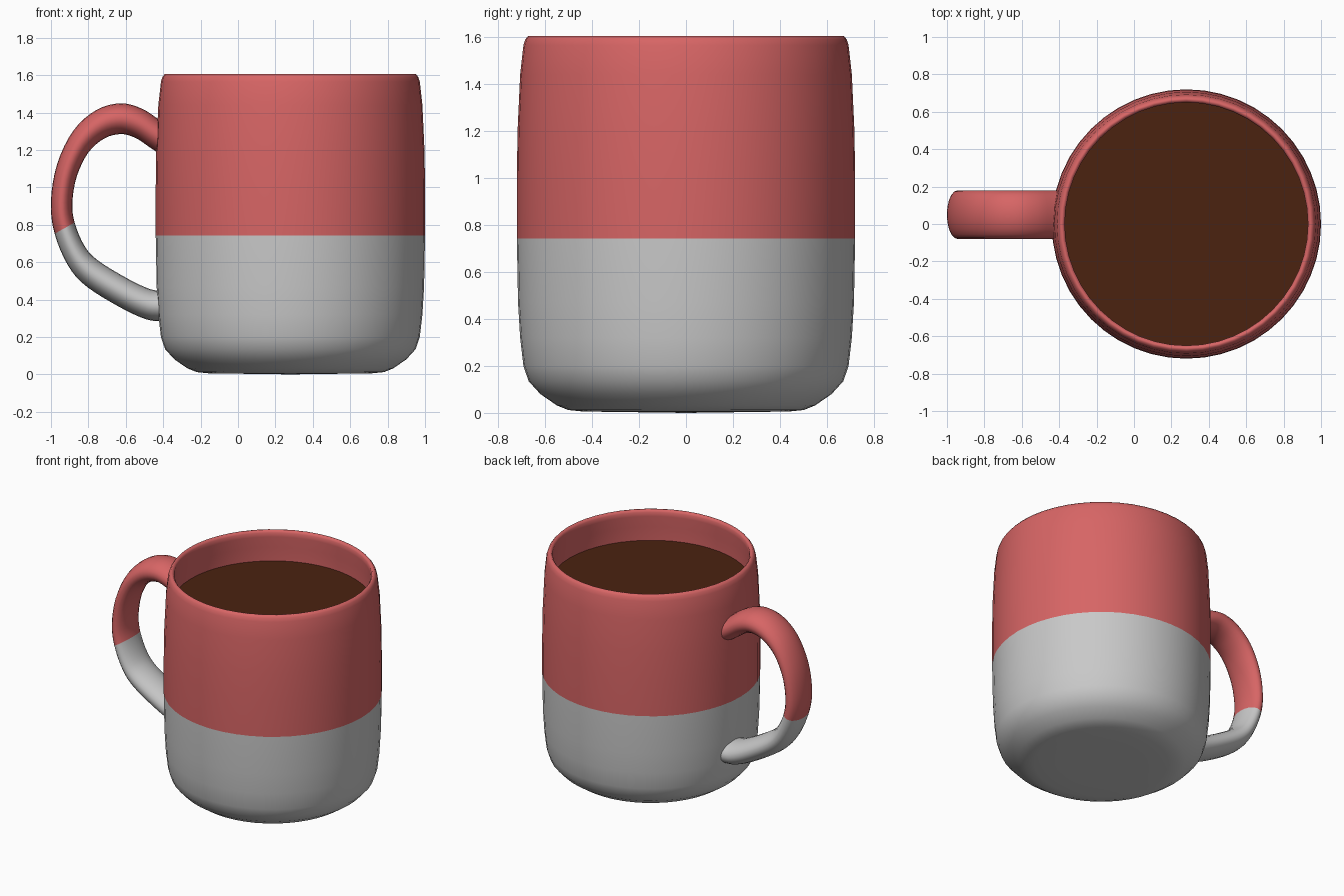
import bpy, bmesh, math
from mathutils import Vector

old = bpy.data.objects.get("Cube")
if old:
    bpy.data.objects.remove(old, do_unlink=True)


def material(name, rgb):
    m = bpy.data.materials.new(name)
    m.use_nodes = True
    m.diffuse_color = (*rgb, 1)
    m.node_tree.nodes["Principled BSDF"].inputs["Base Color"].default_value = (*rgb, 1)
    return m


RED = material("red glaze", (0.68, 0.13, 0.13))
GREY = material("grey glaze", (0.58, 0.58, 0.58))
COFFEE = material("dark coffee", (0.07, 0.016, 0.005))

MUG_X = 0.28
SPLIT = 0.742
SEGS = 48


def finish(name, bm, mats):
    bmesh.ops.recalc_face_normals(bm, faces=bm.faces)
    for f in bm.faces:
        f.smooth = True
    mesh = bpy.data.meshes.new(name)
    bm.to_mesh(mesh)
    bm.free()
    for m in mats:
        mesh.materials.append(m)
    ob = bpy.data.objects.new(name, mesh)
    bpy.context.collection.objects.link(ob)
    return ob


def bridge(bm, a, b, index):
    """Join two closed rings of vertices with quads."""
    n = len(a)
    for i in range(n):
        j = (i + 1) % n
        bm.faces.new((a[i], a[j], b[j], b[i])).material_index = index


def spline(points, steps):
    """Smooth path through the points, each point kept every `steps` samples."""
    p = [Vector(q) for q in points]
    p = [2 * p[0] - p[1]] + p + [2 * p[-1] - p[-2]]
    path = []
    for i in range(1, len(p) - 2):
        a, b, c, d = p[i - 1:i + 3]
        for k in range(steps):
            t = k / steps
            path.append(0.5 * (2 * b + (c - a) * t + (2 * a - 5 * b + 4 * c - d) * t * t
                               + (3 * b - a - 3 * c + d) * t ** 3))
    return path + [p[-2]]


# Mug body: lathe from the base, up the outside, over the lip, down the inside
profile = [(0.3, 0.004), (0.44, 0.006), (0.5, 0.012), (0.55, 0.032), (0.62, 0.08),
           (0.67, 0.135), (0.692, 0.2), (0.706, 0.32), (0.715, 0.47), (0.72, SPLIT),
           (0.72, 1.0), (0.717, 1.2), (0.706, 1.44), (0.692, 1.565), (0.684, 1.59),
           (0.672, 1.605), (0.66, 1.605), (0.65, 1.59), (0.65, 1.56), (0.658, 1.48),
           (0.662, 1.36), (0.66, 0.3), (0.55, 0.12)]
bm = bmesh.new()
rings = []
for r, z in profile:
    rings.append([bm.verts.new((MUG_X + r * math.cos(a), r * math.sin(a), z))
                  for a in (math.tau * i / SEGS for i in range(SEGS))])
split_ring = [z for r, z in profile].index(SPLIT)
for i in range(len(rings) - 1):
    bridge(bm, rings[i], rings[i + 1], 1 if i < split_ring else 0)
for ring, z, index in ((rings[0], 0.0, 1), (rings[-1], 0.12, 0)):
    centre = bm.verts.new((MUG_X, 0, z))
    for i in range(SEGS):
        bm.faces.new((ring[i], ring[(i + 1) % SEGS], centre)).material_index = index
finish("mug_body", bm, [RED, GREY])

# Coffee: flat disc just below the lip
bm = bmesh.new()
bmesh.ops.create_circle(bm, cap_ends=True, segments=SEGS, radius=0.661)
bmesh.ops.translate(bm, verts=bm.verts, vec=(MUG_X, 0, 1.38))
finish("coffee_surface", bm, [COFFEE])

# Handle: flattened oval section swept along a path, squeezed in x
SQUEEZE, THICK, WIDE, HANDLE_Y, SIDES, STEPS = 0.7, 0.082, 0.13, 0.05, 20, 4
centres = [(-0.39, 1.25), (-0.45, 1.29), (-0.53, 1.342), (-0.625, 1.367), (-0.735, 1.338),
           (-0.84, 1.245), (-0.915, 1.09), (-0.943, 0.92), (-0.927, 0.782), (-0.865, 0.635),
           (-0.78, 0.54), (-0.61, 0.435), (-0.48, 0.375), (-0.4, 0.365)]
handle_split = 8 * STEPS
path = spline([(x / SQUEEZE, z) for x, z in centres], STEPS)
bm = bmesh.new()
rings = []
for i, c in enumerate(path):
    t = (path[min(i + 1, len(path) - 1)] - path[max(i - 1, 0)]).normalized()
    ring = []
    for k in range(SIDES):
        a = math.tau * k / SIDES
        q = c + Vector((-t.y, t.x)) * THICK * math.cos(a)
        ring.append(bm.verts.new((q.x * SQUEEZE, HANDLE_Y + WIDE * math.sin(a), q.y)))
    rings.append(ring)
for i in range(len(rings) - 1):
    bridge(bm, rings[i], rings[i + 1], 0 if i < handle_split else 1)
bm.faces.new(rings[0]).material_index = 0
bm.faces.new(rings[-1]).material_index = 1
finish("handle", bm, [RED, GREY])
